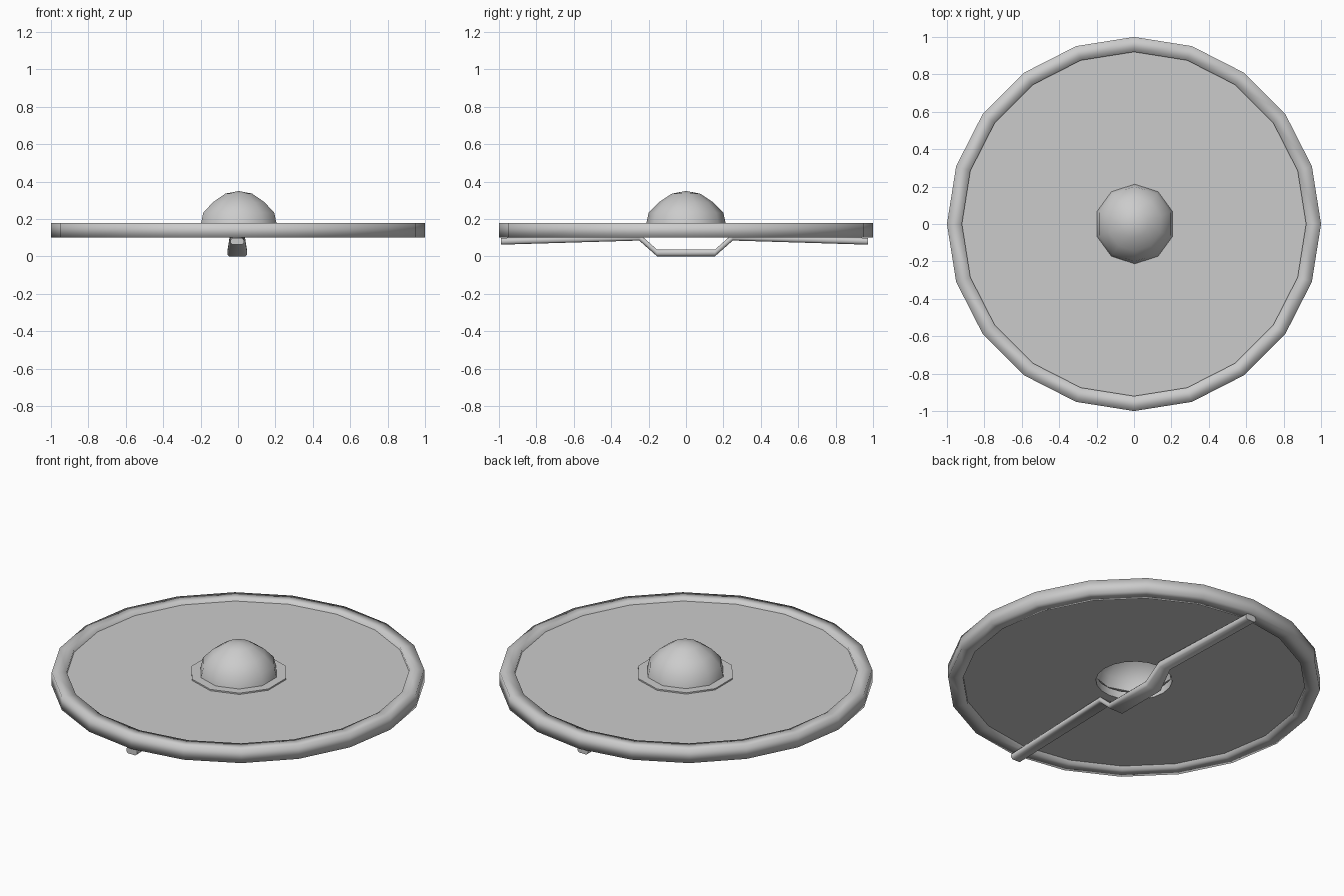
import bpy, bmesh, math

if "Cube" in bpy.data.objects:
    bpy.data.objects.remove(bpy.data.objects["Cube"])


def finish(name, bm, angle):
    bmesh.ops.remove_doubles(bm, verts=bm.verts, dist=1e-5)
    bmesh.ops.recalc_face_normals(bm, faces=bm.faces)
    mesh = bpy.data.meshes.new(name)
    bm.to_mesh(mesh)
    bm.free()
    obj = bpy.data.objects.new(name, mesh)
    bpy.context.collection.objects.link(obj)
    bpy.ops.object.select_all(action='DESELECT')
    obj.select_set(True)
    bpy.context.view_layer.objects.active = obj
    bpy.ops.object.shade_smooth_by_angle(angle=math.radians(angle))
    return obj


def skin(bm, rings, closed_rings, closed_path):
    """Bridge successive rings of vertices with quads."""
    n = len(rings)
    for i in range(n if closed_path else n - 1):
        a, b = rings[i], rings[(i + 1) % n]
        m = len(a)
        for j in range(m if closed_rings else m - 1):
            k = (j + 1) % m
            bm.faces.new((a[j], a[k], b[k], b[j]))


def lathe(name, profile, sides, closed=True, cap=None, angle=30):
    """Turn an (r, z) profile around z, with a corner on the y axis."""
    bm = bmesh.new()
    rings = []
    for i in range(sides):
        t = math.pi / 2 + math.tau * i / sides
        rings.append([bm.verts.new((r * math.cos(t), r * math.sin(t), z))
                      for r, z in profile])
    skin(bm, rings, closed, True)
    if cap is not None:
        top = bm.verts.new((0, 0, cap))
        for i in range(sides):
            bm.faces.new((rings[i][-1], rings[(i + 1) % sides][-1], top))
    return finish(name, bm, angle)


# Rim: square section, softly shaded
lathe("rim", [(0.92, 0.10), (1.0, 0.10), (1.0, 0.18), (0.92, 0.18)], 20, angle=120)

# Board with a round hand hole in the middle
lathe("board", [(0.205, 0.12), (0.94, 0.12), (0.94, 0.165), (0.205, 0.165)], 20)

# Domed boss with a flat flange, open underneath
boss = lathe("boss", [(0.265, 0.163), (0.265, 0.173), (0.213, 0.173), (0.2, 0.233),
                      (0.145, 0.29), (0.075, 0.336)], 10, closed=False, cap=0.35, angle=45)
boss.location.x = 0.004

# Handle bar: chamfered section swept along y, wider and dropped at the grip
bm = bmesh.new()
path = [(-0.99, 0.081, 0.035), (-0.25, 0.103, 0.04), (-0.155, 0.019, 0.053),
        (0.155, 0.019, 0.053), (0.25, 0.103, 0.04), (0.972, 0.081, 0.035)]
h, c = 0.018, 0.01
rings = []
for y, z, w in path:
    section = [(w, -h + c), (w, h - c), (w - c, h), (c - w, h),
               (-w, h - c), (-w, c - h), (c - w, -h), (w - c, -h)]
    rings.append([bm.verts.new((x - 0.004, y, z + dz)) for x, dz in section])
skin(bm, rings, True, False)
bm.faces.new(rings[0])
bm.faces.new(rings[-1])
finish("handle", bm, 50)
